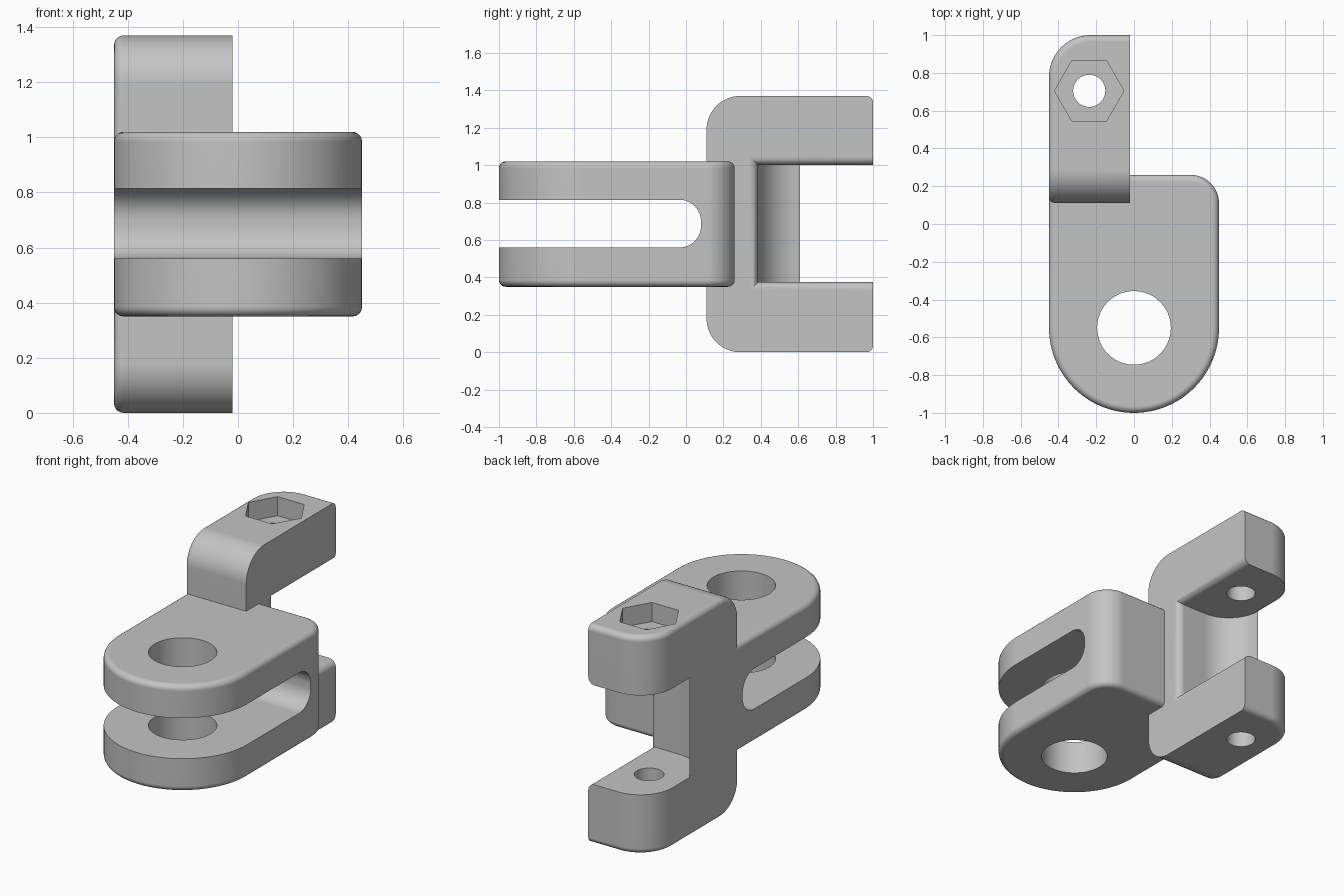
import bpy, bmesh, math
from mathutils import Vector

cube = bpy.data.objects.get("Cube")
if cube:
    bpy.data.objects.remove(cube, do_unlink=True)

steel = bpy.data.materials.new("plain_grey")
steel.use_nodes = True
grey = (0.55, 0.55, 0.55, 1)
steel.diffuse_color = grey
steel.node_tree.nodes["Principled BSDF"].inputs["Base Color"].default_value = grey


def finish(bm, name):
    bmesh.ops.recalc_face_normals(bm, faces=bm.faces[:])
    mesh = bpy.data.meshes.new(name)
    bm.to_mesh(mesh)
    bm.free()
    mesh.materials.append(steel)
    ob = bpy.data.objects.new(name, mesh)
    bpy.context.collection.objects.link(ob)
    return ob


def box(x0, x1, y0, y1, z0, z1):
    bm = bmesh.new()
    bmesh.ops.create_cube(bm, size=1)
    for v in bm.verts:
        v.co = ((x0, x1)[v.co.x > 0], (y0, y1)[v.co.y > 0], (z0, z1)[v.co.z > 0])
    return bm


def round_edges(bm, rule, radius, segments):
    edges = [e for e in bm.edges if rule(e)]
    bmesh.ops.bevel(bm, geom=edges, offset=radius, segments=segments,
                    profile=0.5, affect='EDGES', clamp_overlap=False)
    bmesh.ops.recalc_face_normals(bm, faces=bm.faces[:])


def both(e, axis, value):
    return all(abs(v.co[axis] - value) < 1e-4 for v in e.verts)


def is_sharp(e):
    return len(e.link_faces) == 2 and e.calc_face_angle(0) > math.radians(50)


def arc(cx, cy, r, a0, a1, n):
    return [(cx + r * math.cos(math.radians(a0 + (a1 - a0) * i / n)),
             cy + r * math.sin(math.radians(a0 + (a1 - a0) * i / n))) for i in range(n + 1)]


def prism(points, z0, z1):
    bm = bmesh.new()
    face = bm.faces.new([bm.verts.new((x, y, z0)) for x, y in points])
    made = bmesh.ops.extrude_face_region(bm, geom=[face])["geom"]
    for v in made:
        if isinstance(v, bmesh.types.BMVert):
            v.co.z = z1
    bmesh.ops.recalc_face_normals(bm, faces=bm.faces[:])
    return bm


def combine(ob, other, operation):
    mod = ob.modifiers.new("join", 'BOOLEAN')
    mod.operation, mod.solver, mod.object = operation, 'EXACT', other
    bpy.context.view_layer.objects.active = ob
    bpy.ops.object.modifier_apply(modifier=mod.name)
    bpy.data.objects.remove(other, do_unlink=True)


# Clevis body: round nose, one rounded back corner, softened rims
outline = arc(0, -0.55, 0.45, 180, 360, 64) + arc(0.30, 0.11, 0.15, 0, 90, 12) + [(-0.45, 0.26)]
bm = prism(outline, 0.35, 1.02)
round_edges(bm, lambda e: both(e, 2, 0.35) or both(e, 2, 1.02), 0.035, 5)
clevis = finish(bm, "clevis_bracket")

# Rear C-shaped bracket: rounded bends, rounded outer corner, softened rims
bm = box(-0.45, -0.02, 0.11, 1.0, 0, 1.37)
round_edges(bm, lambda e: both(e, 1, 0.11) and (both(e, 2, 0) or both(e, 2, 1.37)), 0.18, 16)
round_edges(bm, lambda e: both(e, 0, -0.45) and both(e, 1, 1.0), 0.22, 20)
round_edges(bm, lambda e: is_sharp(e) and not both(e, 0, -0.02), 0.035, 5)
bracket = finish(bm, "rear_bracket")


# Bracket mouth: rings along x, hollowed toward the outside, flared at the inner side
def mouth_ring(x, back, flare):
    y0, z0, z1 = back - flare, 0.375 - flare, 1.0 + flare
    return [(x, y0, z0), (x, 1.3, z0), (x, 1.3, z1), (x, y0, z1)]


R, F = 0.225, 0.045
rings = [mouth_ring(-0.6, 0.61, 0)]
for x, y in arc(-0.225, 0.61, R, 180, 270, 24):
    rings.append(mouth_ring(x, y, 0))
for i in range(9):
    a = math.pi / 2 * i / 8
    rings.append(mouth_ring(-0.02 - F + F * math.sin(a), 0.385, F * (1 - math.cos(a))))
rings.append(mouth_ring(0.1, 0.385, F))
bm = bmesh.new()
loops = [[bm.verts.new(p) for p in ring] for ring in rings]
for a, b in zip(loops, loops[1:]):
    for i in range(4):
        j = (i + 1) % 4
        bm.faces.new((a[i], a[j], b[j], b[i]))
bm.faces.new(loops[0])
bm.faces.new(loops[-1])
combine(bracket, finish(bm, "mouth_cutter"), 'DIFFERENCE')

# Bolt hole through both arms and hexagonal pocket on top
bolt = (-0.237, 0.705)
combine(bracket, finish(prism(arc(*bolt, 0.085, 0, 352.5, 47), -0.2, 1.6), "bolt_cutter"), 'DIFFERENCE')
combine(bracket, finish(prism(arc(*bolt, 0.184, 0, 300, 5), 1.25, 1.6), "hex_cutter"), 'DIFFERENCE')

# Clevis slot and pin hole
bm = box(-0.7, 0.7, -1.3, 0.08, 0.56, 0.815)
round_edges(bm, lambda e: both(e, 1, 0.08) and (both(e, 2, 0.56) or both(e, 2, 0.815)), 0.115, 16)
combine(clevis, finish(bm, "slot_cutter"), 'DIFFERENCE')
combine(clevis, finish(prism(arc(0, -0.55, 0.195, 0, 354.375, 63), 0, 1.5), "pin_cutter"), 'DIFFERENCE')

# Fuse into a single casting and shade it
combine(clevis, bracket, 'UNION')
bpy.ops.object.select_all(action='DESELECT')
clevis.select_set(True)
bpy.context.view_layer.objects.active = clevis
bpy.ops.object.shade_smooth_by_angle(angle=math.radians(35))
weighted = clevis.modifiers.new("even_shading", 'WEIGHTED_NORMAL')
weighted.keep_sharp = True
